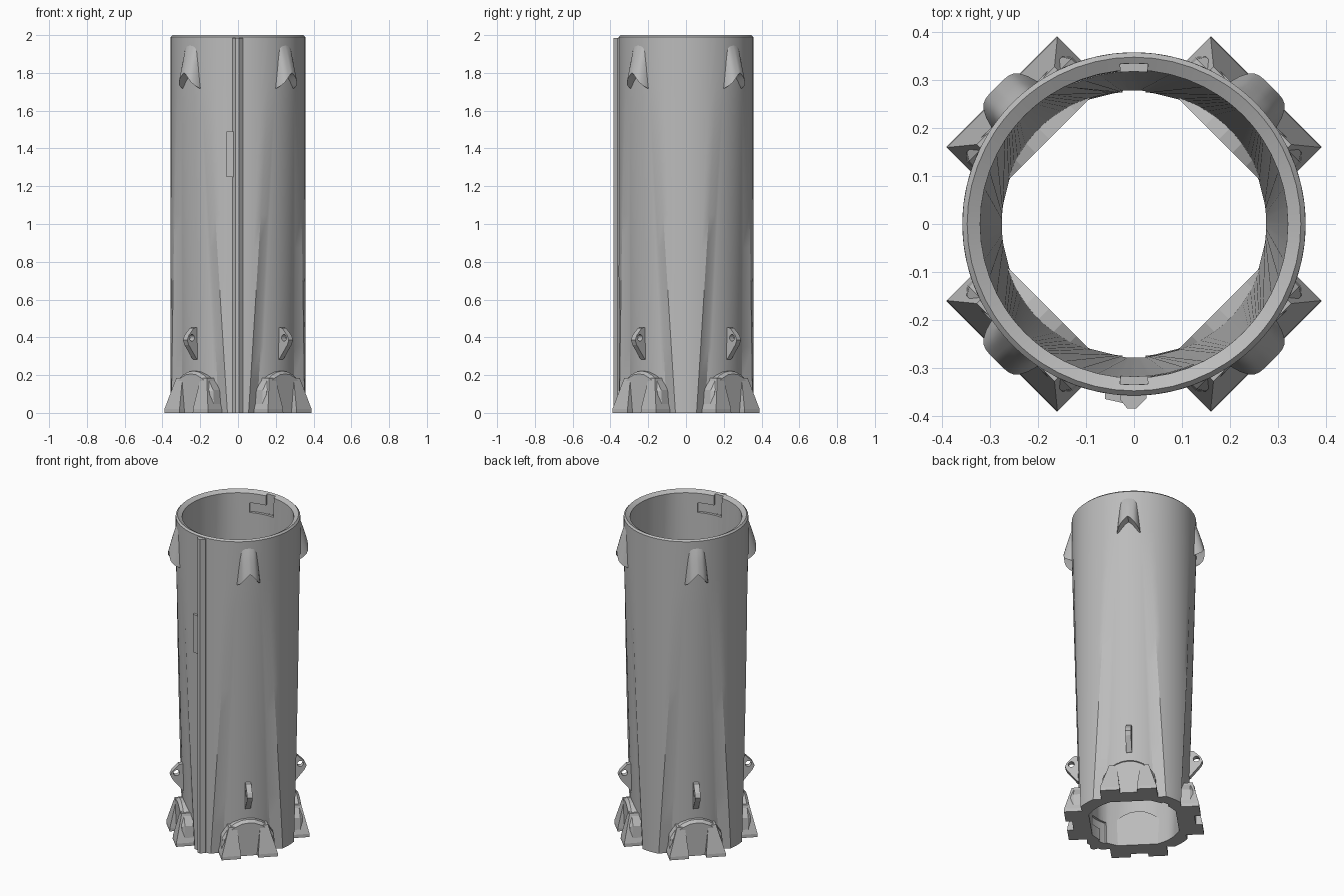
import bpy, bmesh, math
from math import sin, cos, radians, pi

if "Cube" in bpy.data.objects:
    bpy.data.objects.remove(bpy.data.objects["Cube"])

grey = bpy.data.materials.new("plain grey")
grey.use_nodes = True
grey.diffuse_color = (0.5, 0.5, 0.5, 1)
grey.node_tree.nodes["Principled BSDF"].inputs["Base Color"].default_value = (0.5, 0.5, 0.5, 1)


def build(name, verts, faces, turn=0.0):
    """Mesh object with clean normals, turned about the tube axis (degrees)."""
    bm = bmesh.new()
    vs = [bm.verts.new(v) for v in verts]
    for f in faces:
        bm.faces.new([vs[i] for i in f])
    bmesh.ops.remove_doubles(bm, verts=bm.verts, dist=1e-5)
    bmesh.ops.recalc_face_normals(bm, faces=bm.faces)
    me = bpy.data.meshes.new(name)
    bm.to_mesh(me)
    bm.free()
    me.materials.append(grey)
    ob = bpy.data.objects.new(name, me)
    ob.rotation_euler.z = radians(turn)
    bpy.context.collection.objects.link(ob)
    return ob


def loft(name, rings, turn=0.0, closed=False):
    """Skin equal rings; cap the ends, or join last to first when closed."""
    n, m = len(rings[0]), len(rings)
    verts = [p for r in rings for p in r]
    faces = [(i * n + j, i * n + (j + 1) % n,
              (i + 1) % m * n + (j + 1) % n, (i + 1) % m * n + j)
             for i in range(m if closed else m - 1) for j in range(n)]
    if not closed:
        faces += [tuple(range(n)), tuple(range((m - 1) * n, m * n))]
    return build(name, verts, faces, turn)


def smooth(ob, angle=28):
    bpy.ops.object.select_all(action="DESELECT")
    ob.select_set(True)
    bpy.context.view_layer.objects.active = ob
    bpy.ops.object.shade_smooth_by_angle(angle=radians(angle))


def cut(ob, tool):
    mod = ob.modifiers.new("cut", "BOOLEAN")
    mod.operation, mod.solver, mod.object = "DIFFERENCE", "EXACT", tool
    tool.hide_render = True
    bpy.ops.object.select_all(action="DESELECT")
    ob.select_set(True)
    bpy.context.view_layer.objects.active = ob
    bpy.ops.object.modifier_apply(modifier="cut")
    bpy.data.objects.remove(tool)


# Tube: tapered core with four straight ridges that merge into a round top
R_TOP, R_LOW, RIDGE_STEPS, CORE_STEPS, Z_BLEND = 0.357, 0.312, 8, 16, 1.75


def outer_section(z):
    t = min(z / Z_BLEND, 1)
    a, b = 9 + 18 * t, 19 + 14 * t
    core = R_LOW + (R_TOP - R_LOW) * t
    ring = []
    for q in range(4):
        polar = [(-a + 2 * a * i / RIDGE_STEPS, R_TOP) for i in range(RIDGE_STEPS + 1)]
        polar += [(b + (90 - 2 * b) * i / CORE_STEPS, core) for i in range(CORE_STEPS + 1)]
        ring += [(r * cos(radians(90 * q + d)), r * sin(radians(90 * q + d)), z) for d, r in polar]
    return ring


def scaled(ring, radius, z):
    return [(x * radius / math.hypot(x, y), y * radius / math.hypot(x, y), z) for x, y, _ in ring]


levels = [Z_BLEND * i / 10 for i in range(11)] + [1.99]
rings = [outer_section(z) for z in levels]
round_top = rings[-1]
rings += [scaled(round_top, 0.347, 2.0), scaled(round_top, 0.32, 1.985), scaled(rings[0], 0.275, 0)]
tube = loft("tube", rings, closed=True)


# L-shaped locking grooves inside both ends
def sector(a0, a1, z0, z1, r0, r1):
    out = []
    for i in range(9):
        a = radians(a0 + (a1 - a0) * i / 8)
        out.append([(r * cos(a), r * sin(a), z) for r, z in
                    ((r0, z0), (r1, z0), (r1, z1), (r0, z1))])
    return loft("groove_cutter", out)


for start in (90, 270):
    cut(tube, sector(start - 5, start + 5, 1.87, 2.1, 0.25, 0.334))
    cut(tube, sector(start - 4.9, start + 23, 1.865, 1.925, 0.25, 0.3335))
    cut(tube, sector(start - 5, start + 5, -0.1, 0.13, 0.2, 0.29))
    cut(tube, sector(start - 4.9, start + 23, 0.075, 0.135, 0.2, 0.2905))
smooth(tube)

# Front rail and its side plate
rail = [(-0.028, -0.34), (-0.028, -0.366), (-0.014, -0.384),
        (0.004, -0.384), (0.026, -0.362), (0.026, -0.34)]
loft("front_rail", [[(x, y, z) for x, y in rail] for z in (0, 1.985)])
plate = [(-0.06, -0.34), (-0.06, -0.364), (-0.02, -0.373), (0, -0.373), (0, -0.34)]
loft("rail_plate", [[(x, y, z) for x, y in plate] for z in (1.25, 1.49)])


# Parts on the four diagonals: local x points outward, local y runs sideways
def foot(side, turn):
    def rect(z, u, v0, v1):
        return [(0.27, side * v0, z), (u, side * v0, z), (u, side * v1, z), (0.27, side * v1, z)]
    loft("foot", [rect(0, 0.389, 0.05, 0.163), rect(0.02, 0.388, 0.05, 0.163),
                  rect(0.185, 0.348, 0.068, 0.114)], turn)


def hump(turn):
    half = [(0.158, 0), (0.15, 0.12), (0.115, 0.175), (0.08, 0.2), (0.04, 0.217)]
    prof = half + [(0, 0.222)] + [(-v, z) for v, z in reversed(half)]
    loft("foot_backing", [[(u, v * s, z * s) for v, z in prof]
                          for u, s in ((0.25, 1), (0.335, 1), (0.352, 0.93))], turn)


def lug(turn):
    prof = [(0.29, 0.27), (0.325, 0.285), (0.385, 0.36), (0.396, 0.385),
            (0.385, 0.41), (0.345, 0.45), (0.29, 0.455)]
    ob = loft("eyelet_lug", [[(u, v, z) for u, z in prof] for v in (-0.016, 0.016)], turn)
    hole = [[(0.36 + 0.018 * cos(2 * pi * i / 16), v, 0.398 + 0.018 * sin(2 * pi * i / 16))
             for i in range(16)] for v in (-0.1, 0.1)]
    bpy.context.view_layer.update()
    cut(ob, loft("hole_cutter", hole, turn))


def hood(turn):
    # Rounded wedge flaring outward, with an arched lower edge
    rings = []
    steps = 16
    for t in (0, 0.25, 0.5, 0.75, 1):
        half = 0.045 + 0.025 * t
        front, back = [], []
        for i in range(steps + 1):
            s = -1 + 2 * i / steps
            v = half * s
            wall = math.sqrt(0.35 ** 2 - v * v)
            u = wall + (0.404 - wall) * t ** 0.8 * (1 - abs(s) ** 5)
            arch = 0.085 * (1 - abs(s) ** 1.3)
            z = 1.96 + (1.715 + arch - 1.96) * t
            front.append((u, v, z))
            back.append((0.33, v, z - 0.02 * t))
        rings.append(front + back[::-1])
    n, half_n = len(rings[0]), steps + 1
    verts = [p for r in rings for p in r]
    faces = [(i * n + j, i * n + (j + 1) % n, (i + 1) * n + (j + 1) % n, (i + 1) * n + j)
             for i in range(len(rings) - 1) for j in range(n)]
    for base in (0, (len(rings) - 1) * n):
        faces += [(base + j, base + j + 1, base + n - 2 - j, base + n - 1 - j)
                  for j in range(half_n - 1)]
    smooth(build("hood", verts, faces, turn), 35)


for k in range(4):
    turn = 45 + 90 * k
    for side in (-1, 1):
        foot(side, turn)
    hump(turn)
    lug(turn)
    hood(turn)
